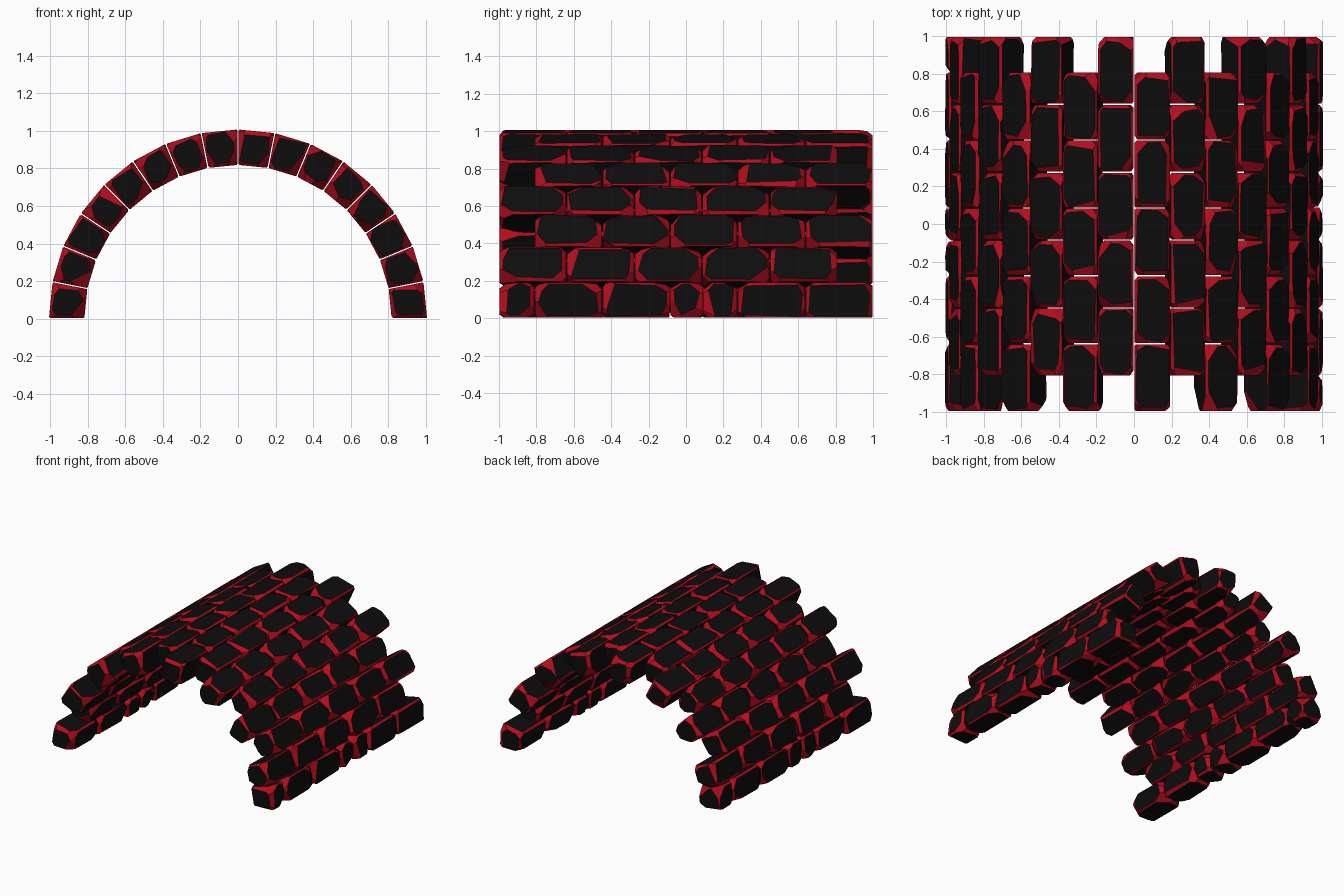
import bpy, bmesh, math, random
from mathutils import Matrix, Vector

if "Cube" in bpy.data.objects:
    bpy.data.objects.remove(bpy.data.objects["Cube"])

random.seed(4)
COURSES = 16
STEP = math.pi / COURSES
R_IN, R_OUT = 0.815, 1.003
LENGTH = 1.81 / 5          # full brick length
GAP = 0.003


def material(name, color):
    m = bpy.data.materials.new(name)
    m.diffuse_color = color
    m.use_nodes = True
    m.node_tree.nodes["Principled BSDF"].inputs["Base Color"].default_value = m.diffuse_color
    return m


STONE = material("dark_stone", (0.004, 0.004, 0.004, 1))
CHIP = material("red_chipped_edge", (0.45, 0.004, 0.012, 1))


def chip(bm, point, normal):
    # slice off one edge or corner and cap it in red
    res = bmesh.ops.bisect_plane(bm, geom=bm.verts[:] + bm.edges[:] + bm.faces[:],
                                 dist=1e-5, plane_co=point, plane_no=normal.normalized(),
                                 clear_outer=True)
    edges = [e for e in bm.edges if e.is_boundary]
    if len(edges) > 2:
        bmesh.ops.edgeloop_fill(bm, edges=edges, mat_nr=1)


def brick(y0, y1):
    # wedge-shaped stone: x is radial, y along the vault, z across the course
    bm = bmesh.new()
    hx, hy = (R_OUT - R_IN) / 2, (y1 - y0) / 2 - GAP
    half = math.tan(STEP / 2)
    bmesh.ops.create_cube(bm, size=2)
    rm = (R_IN + R_OUT) / 2

    def corner(sx, sy, sz):
        r = rm + sx * hx
        return Vector((sx * hx, sy * hy, sz * (r * half - GAP)))

    for v in bm.verts:
        v.co = corner(*[round(c) for c in v.co])
    u = random.uniform
    S = (-1, 1)
    # small chips on the long edges
    for a in S:
        for b in S:
            p = corner(a, 0, b) - Vector((a, 0, b)) * u(0.003, 0.009)
            chip(bm, p, Vector((a * u(.5, 1), u(-.03, .03), b * u(.5, 1))))
    # deeper, tilted chips round both ends
    for s in S:
        for a in S:
            d = u(0.004, 0.013)
            chip(bm, corner(a, s, 0) - Vector((a, s, 0)) * d,
                 Vector((a * u(.6, 1.2), s * u(.4, 1), u(-.15, .15))))
            chip(bm, corner(0, s, a) - Vector((0, s, a)) * d,
                 Vector((u(-.15, .15), s * u(.4, 1), a * u(.6, 1.2))))
    # broken corners
    for a in S:
        for s in S:
            for b in S:
                d = u(0.012, 0.03)
                chip(bm, corner(a, s, b) - Vector((a, s, b)) * d,
                     Vector((a * u(.4, 1), s * u(.3, 1), b * u(.4, 1))))
    bmesh.ops.recalc_face_normals(bm, faces=bm.faces)
    bmesh.ops.translate(bm, verts=bm.verts, vec=(rm, (y0 + y1) / 2, 0))
    return bm


def course(i):
    # joints alternate from course to course; shifted rows leave toothed ends
    start = -0.81 if i % 2 == 0 else -1.0
    joints = [start + k * LENGTH for k in range(6)]
    if i == 0:                      # springing courses are filled out flush
        joints = [-1.0] + joints + [0.09]
    elif i == COURSES - 1:
        joints = joints + [1.0, -0.09]
    joints.sort()
    joints = [max(-1.0, min(1.0, j)) for j in joints]
    out = bmesh.new()
    for y0, y1 in zip(joints, joints[1:]):
        bm = brick(y0, y1)
        tmp = bpy.data.meshes.new("tmp")
        bm.to_mesh(tmp)
        bm.free()
        out.from_mesh(tmp)
        bpy.data.meshes.remove(tmp)
    bmesh.ops.rotate(out, verts=out.verts, cent=(0, 0, 0),
                     matrix=Matrix.Rotation(-(i + 0.5) * STEP, 3, 'Y'))
    me = bpy.data.meshes.new(f"brick_course_{i + 1:02d}")
    me.materials.append(STONE)
    me.materials.append(CHIP)
    out.to_mesh(me)
    out.free()
    bpy.context.collection.objects.link(bpy.data.objects.new(me.name, me))


# barrel vault from right springing to left springing
for i in range(COURSES):
    course(i)
